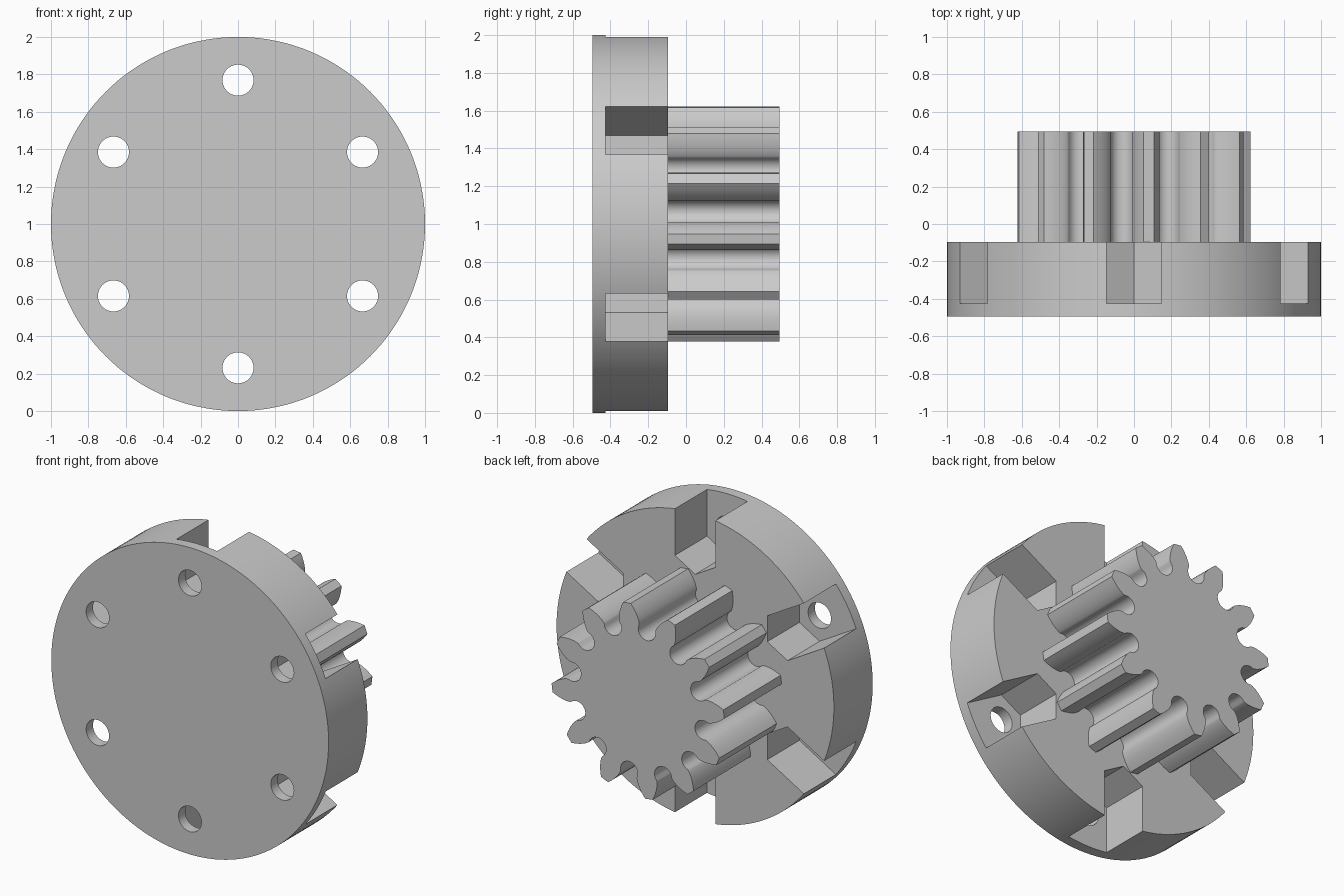
import bpy
import bmesh
from math import sin, cos, tan, acos, radians, pi, sqrt, hypot

if "Cube" in bpy.data.objects:
    bpy.data.objects.remove(bpy.data.objects["Cube"])

# One plain grey for the whole part
grey = bpy.data.materials.new("light_grey")
grey.use_nodes = True
COLOUR = (0.6, 0.6, 0.6, 1)
grey.diffuse_color = COLOUR
grey.node_tree.nodes["Principled BSDF"].inputs["Base Color"].default_value = COLOUR

AXIS_Z = 1.0
FRONT, POCKET_FLOOR, DISC_BACK, BACK = -0.495, -0.425, -0.095, 0.495


def polar(r, a):
    return r * cos(a), r * sin(a)


def circle(cx, cz, r, n):
    return [(cx + r * cos(2 * pi * i / n), cz + r * sin(2 * pi * i / n)) for i in range(n)]


def prisms(name, outlines, y0, y1):
    """Extrude closed (x, z) outlines around the main axis from y0 to y1."""
    bm = bmesh.new()
    for outline in outlines:
        face = bm.faces.new([bm.verts.new((x, y0, AXIS_Z + z)) for x, z in outline])
        result = bmesh.ops.extrude_face_region(bm, geom=[face])
        moved = [v for v in result["geom"] if isinstance(v, bmesh.types.BMVert)]
        bmesh.ops.translate(bm, verts=moved, vec=(0, y1 - y0, 0))
    bmesh.ops.recalc_face_normals(bm, faces=bm.faces)
    mesh = bpy.data.meshes.new(name)
    bm.to_mesh(mesh)
    bm.free()
    obj = bpy.data.objects.new(name, mesh)
    bpy.context.collection.objects.link(obj)
    mesh.materials.append(grey)
    return obj


def activate(obj):
    bpy.ops.object.select_all(action="DESELECT")
    obj.select_set(True)
    bpy.context.view_layer.objects.active = obj


def cut(target, cutter):
    cutter.hide_render = True
    mod = target.modifiers.new("cut", "BOOLEAN")
    mod.operation = "DIFFERENCE"
    mod.solver = "EXACT"
    mod.object = cutter
    activate(target)
    bpy.ops.object.modifier_apply(modifier=mod.name)
    bpy.data.objects.remove(cutter)


# Flange disc with bolt holes and hexagonal nut pockets open at the rim
BOLT_R, HOLE_R, NUT_HALF = 0.769, 0.083, 0.146
nut_corner = NUT_HALF / cos(radians(30))
pocket = [(BOLT_R - nut_corner, 0), (BOLT_R - nut_corner / 2, -NUT_HALF), (1.2, -NUT_HALF),
          (1.2, NUT_HALF), (BOLT_R - nut_corner / 2, NUT_HALF)]
holes, pockets = [], []
for k in range(6):
    a = radians(30 + 60 * k)
    holes.append(circle(*polar(BOLT_R, a), HOLE_R, 40))
    pockets.append([(x * cos(a) - z * sin(a), x * sin(a) + z * cos(a)) for x, z in pocket])

disc = prisms("flange_disc", [circle(0, 0, 1, 144)], FRONT, DISC_BACK)
cut(disc, prisms("pocket_cutter", pockets, POCKET_FLOOR, 0.1))
cut(disc, prisms("hole_cutter", holes, FRONT - 0.1, POCKET_FLOOR + 0.1))

# Involute pinion with rounded, slightly undercut gullets
TEETH, TIP_R, ROOT_R, PRESSURE = 12, 0.625, 0.415, radians(20)
pitch_r = TIP_R * TEETH / (TEETH + 2)
base_r = pitch_r * cos(PRESSURE)
base_half = pi / (2 * TEETH) + tan(PRESSURE) - PRESSURE
flank = []
for i in range(9):
    r = base_r + (TIP_R - base_r) * (i / 8) ** 1.5
    t = acos(min(1, base_r / r))
    flank.append((r, base_half - tan(t) + t))

# Gullet arc through both base points and the root radius
gap = pi / TEETH - base_half
chord_x, chord_h = base_r * cos(gap), base_r * sin(gap)
depth = chord_x - ROOT_R
arc_r = (depth ** 2 + chord_h ** 2) / (2 * depth)
arc_x = ROOT_R + arc_r
swing = acos((arc_x - chord_x) / arc_r) if arc_x > chord_x else pi - acos((chord_x - arc_x) / arc_r)

outline = []
for k in range(TEETH):
    a = radians(-7.3) + 2 * pi * k / TEETH
    outline += [polar(r, a - h) for r, h in flank]
    outline += [polar(r, a + h) for r, h in reversed(flank)]
    g = a + pi / TEETH
    for i in range(1, 12):
        s = swing * (i / 6 - 1)
        x, z = arc_x - arc_r * cos(s), arc_r * sin(s)
        outline.append((x * cos(g) - z * sin(g), x * sin(g) + z * cos(g)))
pinion = prisms("pinion_gear", [outline], DISC_BACK, BACK)

for obj in (disc, pinion):
    activate(obj)
    bpy.ops.object.shade_smooth_by_angle(angle=radians(25))
